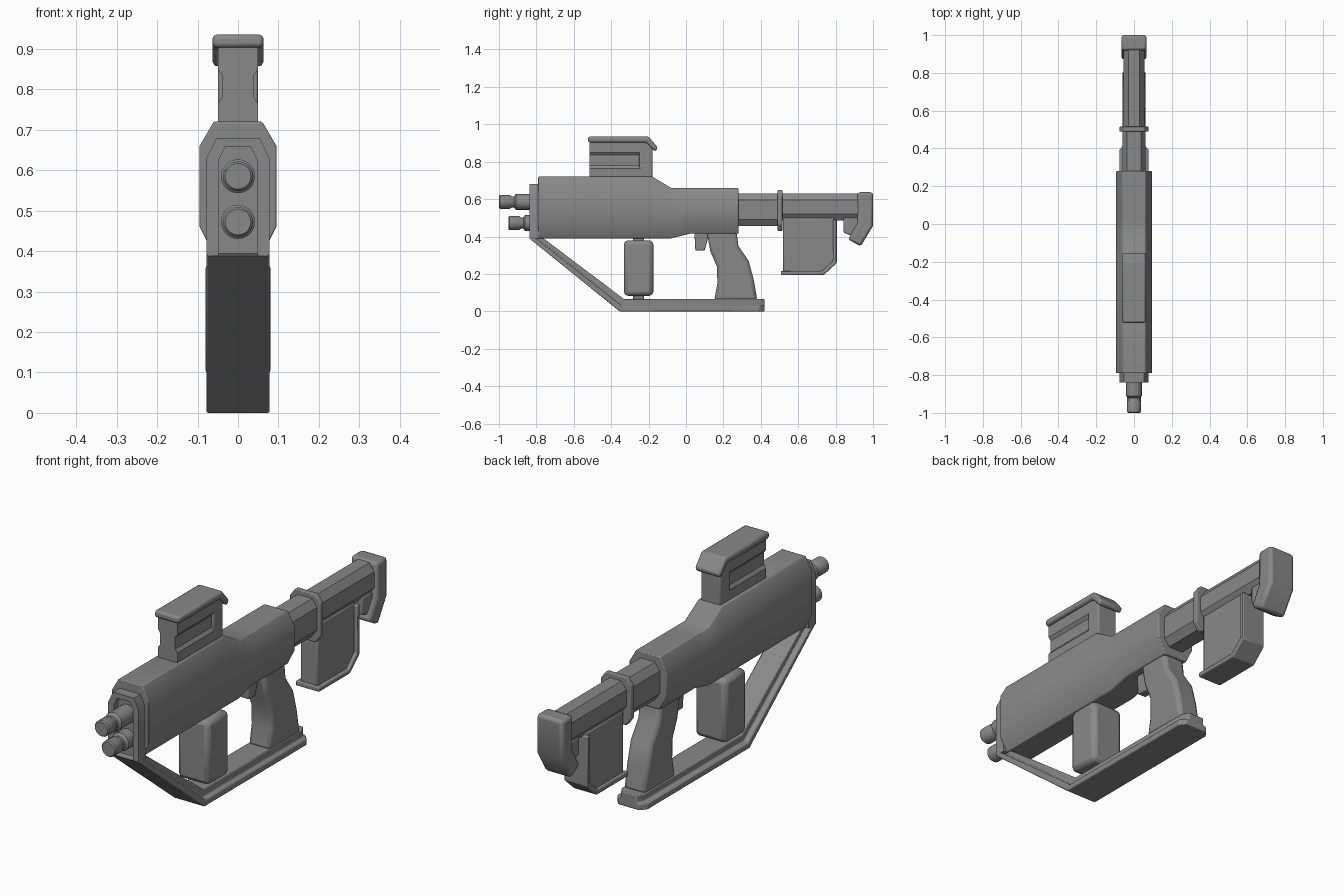
import bpy, bmesh, math
from mathutils import Matrix

if "Cube" in bpy.data.objects:
    bpy.data.objects.remove(bpy.data.objects["Cube"])

GREY = (0.25, 0.25, 0.25, 1)
mat = bpy.data.materials.new("gunmetal grey")
mat.use_nodes = True
mat.diffuse_color = GREY
mat.node_tree.nodes["Principled BSDF"].inputs["Base Color"].default_value = GREY


def finish(name, bm, bevel=0.0, segments=2):
    """Turn a bmesh into a shaded object with an optional edge bevel."""
    bmesh.ops.recalc_face_normals(bm, faces=bm.faces)
    mesh = bpy.data.meshes.new(name)
    bm.to_mesh(mesh)
    bm.free()
    mesh.materials.append(mat)
    obj = bpy.data.objects.new(name, mesh)
    bpy.context.collection.objects.link(obj)
    if bevel:
        mod = obj.modifiers.new("edge_bevel", "BEVEL")
        mod.width, mod.segments = bevel, segments
        mod.limit_method, mod.angle_limit = "ANGLE", math.radians(35)
    bpy.ops.object.select_all(action="DESELECT")
    bpy.context.view_layer.objects.active = obj
    obj.select_set(True)
    bpy.ops.object.shade_smooth_by_angle(angle=math.radians(35))
    return obj


def loft(name, rings, bevel=0.0):
    """Skin a row of equal-length closed rings and cap both ends."""
    bm = bmesh.new()
    rows = [[bm.verts.new(p) for p in ring] for ring in rings]
    n = len(rows[0])
    for a, b in zip(rows, rows[1:]):
        for i in range(n):
            j = (i + 1) % n
            bm.faces.new((a[i], a[j], b[j], b[i]))
    bm.faces.new(rows[0])
    bm.faces.new(rows[-1])
    return finish(name, bm, bevel)


def slab(name, profile, half, bevel=0.0):
    """Extrude a (y, z) side profile across the width."""
    return loft(name, [[(x, y, z) for y, z in profile] for x in (-half, half)], bevel)


def mirrored(half_section):
    """Close a right-hand section by mirroring it in x."""
    return half_section + [(-x, z) for x, z in reversed(half_section)]


def ring(y, half_section):
    return [(x, y, z) for x, z in mirrored(half_section)]


def chamfered(y, z0, z1, w, top=(0.035, 0.06), low=(0.035, 0.07)):
    """Eight-sided section with separate top and bottom chamfers."""
    return ring(y, [(w - low[0], z0), (w, z0 + low[1]), (w, z1 - top[1]), (w - top[0], z1)])


def turned(name, z, profile, sides=20):
    """Spin a (y, radius) profile about a horizontal axis."""
    angles = [math.tau * i / sides for i in range(sides)]
    return loft(name, [[(r * math.cos(a), y, z + r * math.sin(a)) for a in angles]
                       for y, r in profile])


def box(name, y0, y1, z0, z1, half, bevel=0.0):
    return slab(name, [(y0, z0), (y1, z0), (y1, z1), (y0, z1)], half, bevel)


# Main housing, stepping down behind the sight
loft("main_housing", [chamfered(*s) for s in (
    (-0.79, 0.39, 0.72, 0.095), (-0.18, 0.39, 0.72, 0.095),
    (-0.08, 0.39, 0.66, 0.095), (0.02, 0.415, 0.66, 0.095),
    (0.28, 0.415, 0.66, 0.095))], 0.004)

# Front plate with a sunken face
bm = bmesh.new()
outer = [(0.078, 0.39), (0.078, 0.63), (0.053, 0.68)]
inner = [(0.048, 0.39), (0.048, 0.625), (0.032, 0.657)]
plate = [ring(-0.785, outer), ring(-0.838, outer), ring(-0.838, inner), ring(-0.81, inner)]
rows = [[bm.verts.new(p) for p in r] for r in plate]
for a, b in zip(rows, rows[1:]):
    for i in range(6):
        j = (i + 1) % 6
        bm.faces.new((a[i], a[j], b[j], b[i]))
bm.faces.new(rows[0])
bm.faces.new(rows[-1])
finish("front_plate", bm)

# Twin barrels
for label, z, tip in (("upper", 0.585, -1.0), ("lower", 0.472, -0.95)):
    turned(label + "_barrel", z, [
        (tip, 0.032), (tip + 0.006, 0.037), (tip + 0.058, 0.037), (tip + 0.068, 0.03),
        (tip + 0.08, 0.03), (tip + 0.09, 0.042), (-0.8, 0.042)])

# Guard: sloping strut running into the lower rail, with a stepped section
section = [(0.078, 0.0), (0.078, 0.42), (0.056, 0.5), (0.056, 1.0)]
stations = [((-0.838, 0.39), (-0.775, 0.4), 1), ((-0.355, 0.0), (-0.33, 0.065), 1),
            ((0.39, 0.0), (0.39, 0.065), 1), ((0.42, 0.0), (0.42, 0.065), 0.7)]
loft("guard_rail", [[(x * k, o[0] + (i[0] - o[0]) * t, o[1] + (i[1] - o[1]) * t)
                     for x, t in mirrored(section)] for o, i, k in stations], 0.004)

# Front hand grip on its post
box("front_grip", -0.332, -0.175, 0.083, 0.38, 0.08, 0.022)
box("front_grip_post", -0.283, -0.225, 0.05, 0.41, 0.03, 0.008)

# Pistol grip and trigger
slab("pistol_grip", [(0.11, 0.43), (0.27, 0.43), (0.28, 0.35), (0.335, 0.27),
                     (0.362, 0.17), (0.382, 0.055), (0.15, 0.055), (0.168, 0.15),
                     (0.165, 0.24), (0.13, 0.32)], 0.056, 0.018)
slab("trigger", [(0.045, 0.42), (0.05, 0.325), (0.1, 0.325), (0.125, 0.42)], 0.022, 0.005)

# Rear tube, collar and stock
small = dict(top=(0.025, 0.035), low=(0.025, 0.035))
loft("rear_tube", [chamfered(y, 0.455, 0.63, 0.062, **small) for y in (0.26, 0.5)])
loft("rear_collar", [chamfered(y, 0.43, 0.65, 0.078, **small) for y in (0.49, 0.515)], 0.004)
loft("stock", [chamfered(y, 0.485, 0.63, 0.055, **small) for y in (0.51, 0.93)])
slab("butt_bracket", [(0.843, 0.5), (0.93, 0.5), (0.91, 0.4), (0.87, 0.41), (0.843, 0.42)], 0.045, 0.006)
slab("butt_pad", [(0.918, 0.637), (1.0, 0.637), (1.0, 0.457), (0.934, 0.347),
                  (0.866, 0.385), (0.918, 0.475)], 0.067, 0.014)

# Magazine with a wide rim along its bottom and back
slab("magazine", [(0.518, 0.5), (0.518, 0.205), (0.73, 0.205), (0.795, 0.265), (0.795, 0.5)],
     0.045, 0.008)
slab("magazine_rim", [(0.507, 0.195), (0.737, 0.195), (0.806, 0.258), (0.806, 0.49),
                      (0.785, 0.49), (0.785, 0.27), (0.728, 0.217), (0.507, 0.217)], 0.06, 0.005)

# Sight: slotted base, solid rear block and a hood bent down at the back
waist = [(0.05, 0.71), (0.05, 0.765), (0.039, 0.78), (0.039, 0.835), (0.05, 0.85), (0.05, 0.91)]
loft("sight_base", [ring(y, waist) for y in (-0.515, -0.24)])
box("sight_rear_block", -0.25, -0.18, 0.71, 0.91, 0.05, 0.006)
slab("sight_hood", [(-0.523, 0.935), (-0.2, 0.935), (-0.15, 0.875), (-0.165, 0.853),
                    (-0.213, 0.903), (-0.523, 0.903)], 0.063, 0.01)
